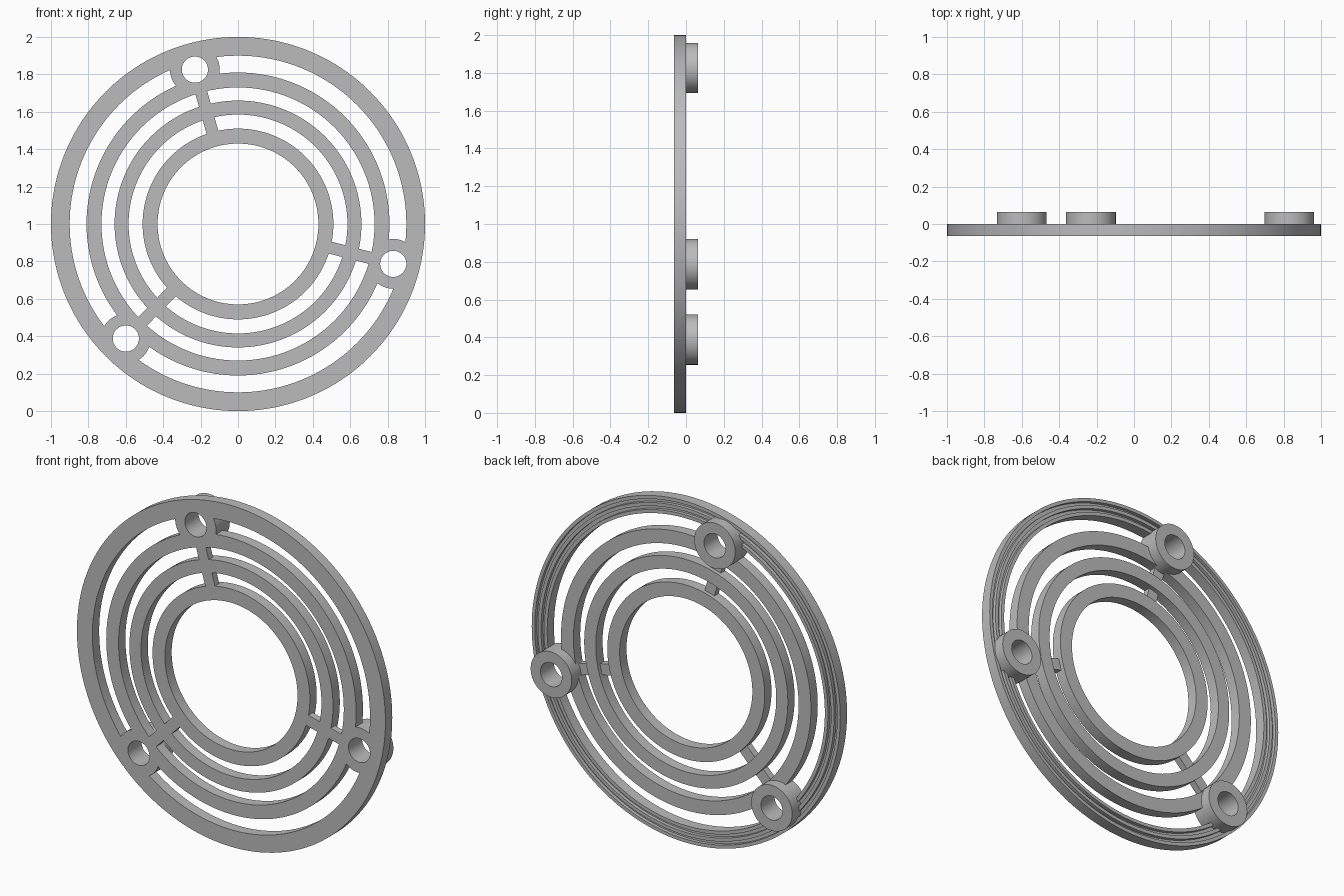
import bpy
import bmesh
from math import cos, sin, pi, radians
from mathutils import Matrix, Vector

if "Cube" in bpy.data.objects:
    bpy.data.objects.remove(bpy.data.objects["Cube"])

FRONT, MID, BACK = -0.063, 0.0, 0.063
MOUNT_RADIUS = 0.857
MOUNT_ANGLES = {"top": radians(105.6), "left": radians(-14.4), "right": radians(225.6)}

grey = bpy.data.materials.new("plain grey")
grey.use_nodes = True
grey.diffuse_color = (0.5, 0.5, 0.5, 1)
grey.node_tree.nodes["Principled BSDF"].inputs["Base Color"].default_value = (0.5, 0.5, 0.5, 1)


def finish(name, bm):
    bmesh.ops.recalc_face_normals(bm, faces=bm.faces)
    mesh = bpy.data.meshes.new(name)
    bm.to_mesh(mesh)
    bm.free()
    mesh.materials.append(grey)
    obj = bpy.data.objects.new(name, mesh)
    bpy.context.collection.objects.link(obj)
    return obj


def lathe(name, profile, centre=(0, 0, 1), steps=128):
    """Turn a closed (radius, y) profile around the y axis."""
    bm = bmesh.new()
    loops = []
    for i in range(steps):
        a = 2 * pi * i / steps
        loops.append([bm.verts.new(Vector(centre) + Vector((r * cos(a), y, r * sin(a))))
                      for r, y in profile])
    n = len(profile)
    for i in range(steps):
        a, b = loops[i], loops[(i + 1) % steps]
        for j in range(n):
            k = (j + 1) % n
            bm.faces.new((a[j], a[k], b[k], b[j]))
    return finish(name, bm)


def band(inner, outer, y0, y1):
    return [(inner, y0), (outer, y0), (outer, y1), (inner, y1)]


def mount_point(angle, radius=MOUNT_RADIUS):
    return Vector((radius * cos(angle), 0, 1 + radius * sin(angle)))


# Outer ring with two shallow grooves in its back
rim_profile = [(0.90, FRONT), (1.0, FRONT), (1.0, MID)]
for outer, inner in ((0.98, 0.96), (0.94, 0.92)):
    rim_profile += [(outer, MID), (outer, MID - 0.02), (inner, MID - 0.02), (inner, MID)]
rim_profile.append((0.90, MID))
outer_ring = lathe("outer_ring", rim_profile, steps=160)

# Concentric guard rings
large_ring = lathe("large_guard_ring", band(0.73, 0.81, FRONT, MID))
middle_ring = lathe("middle_guard_ring", band(0.585, 0.66, FRONT, MID))
inner_ring = lathe("inner_guard_ring", band(0.43, 0.51, FRONT, MID))
parts = [outer_ring, large_ring, middle_ring, inner_ring]

for side, angle in MOUNT_ANGLES.items():
    # Hollow screw boss
    parts.append(lathe(side + "_screw_boss", band(0.07, 0.133, FRONT, BACK),
                       mount_point(angle), 48))

    # Spoke joining the guard rings
    bm = bmesh.new()
    bmesh.ops.create_cube(bm, size=1)
    bm.transform(Matrix.Translation(mount_point(angle, 0.62) + Vector((0, FRONT + 0.02, 0)))
                 @ Matrix.Rotation(-angle, 4, "Y")
                 @ Matrix.Diagonal((0.28, 0.04, 0.065, 1)))
    finish(side + "_spoke", bm)

    # Opening through the rings, hidden inside the boss wall
    bm = bmesh.new()
    bmesh.ops.create_cone(bm, cap_ends=True, segments=48, radius1=0.1, radius2=0.1, depth=0.4)
    bm.transform(Matrix.Translation(mount_point(angle)) @ Matrix.Rotation(pi / 2, 4, "X"))
    cutter = finish(side + "_hole_cutter", bm)
    cutter.hide_render = True
    for ring in (outer_ring, large_ring):
        mod = ring.modifiers.new("screw hole", "BOOLEAN")
        mod.operation = "DIFFERENCE"
        mod.solver = "EXACT"
        mod.object = cutter

# Bake the holes and drop the cutters
for ring in (outer_ring, large_ring):
    graph = bpy.context.evaluated_depsgraph_get()
    baked = bpy.data.meshes.new_from_object(ring.evaluated_get(graph))
    ring.modifiers.clear()
    ring.data = baked
for side in MOUNT_ANGLES:
    bpy.data.objects.remove(bpy.data.objects[side + "_hole_cutter"])

# Smooth round walls with crisp rims
bpy.ops.object.select_all(action="DESELECT")
for obj in parts:
    obj.select_set(True)
bpy.context.view_layer.objects.active = outer_ring
bpy.ops.object.shade_smooth_by_angle(angle=radians(30))
